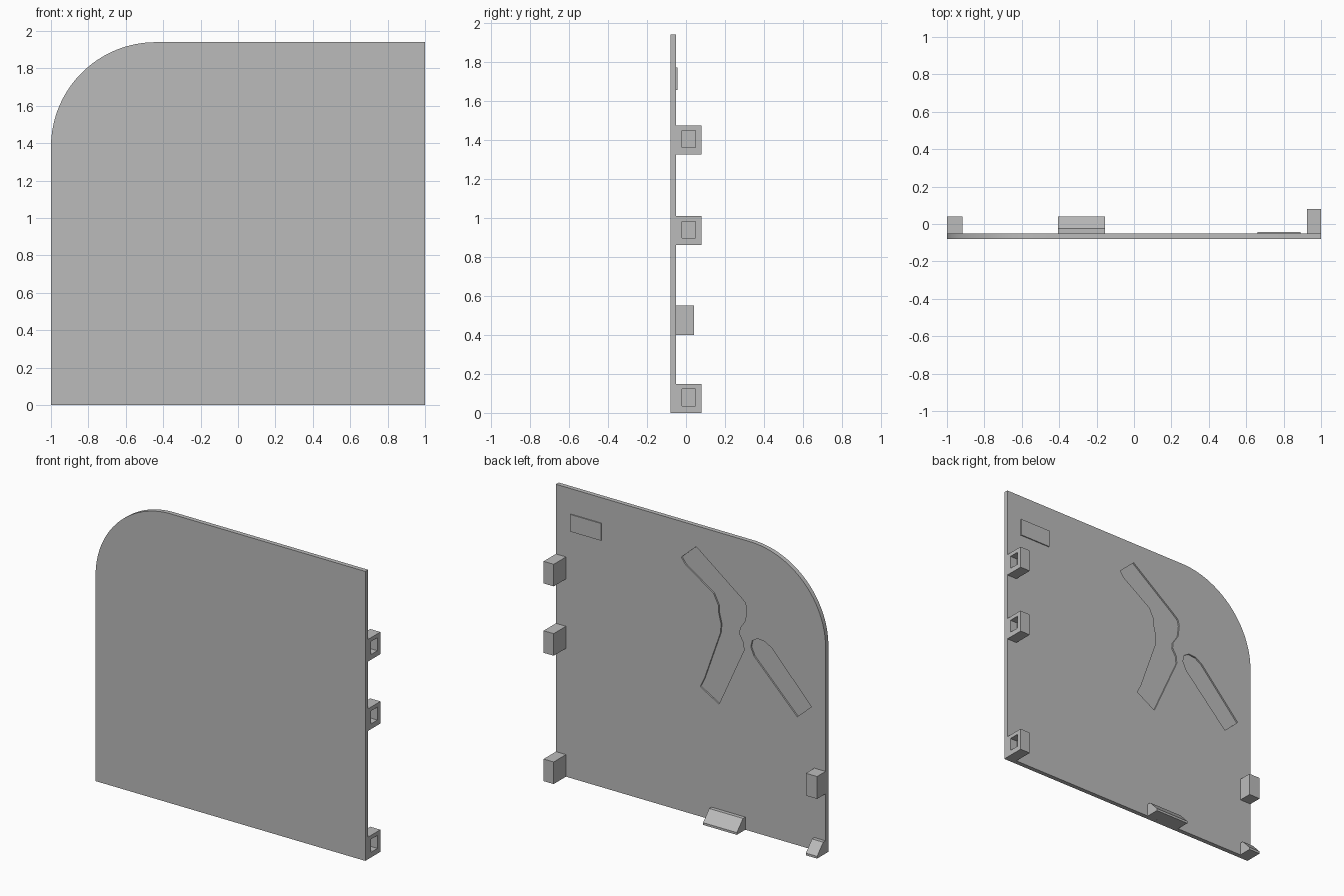
import bpy, bmesh, math
from mathutils import Vector

cube = bpy.data.objects.get("Cube")
if cube:
    bpy.data.objects.remove(cube, do_unlink=True)

BACK = -0.05    # rear face of the panel
FRONT = -0.08

grey = bpy.data.materials.new("plain grey")
grey.use_nodes = True
grey.diffuse_color = (0.5, 0.5, 0.5, 1)
grey.node_tree.nodes["Principled BSDF"].inputs["Base Color"].default_value = (0.5, 0.5, 0.5, 1)


def prism(name, profile, axis):
    """Extrude a closed outline of 3D points along a vector."""
    bm = bmesh.new()
    face = bm.faces.new([bm.verts.new(p) for p in profile])
    ext = bmesh.ops.extrude_face_region(bm, geom=[face], use_keep_orig=True)
    moved = [g for g in ext["geom"] if isinstance(g, bmesh.types.BMVert)]
    bmesh.ops.translate(bm, verts=moved, vec=Vector(axis))
    bmesh.ops.recalc_face_normals(bm, faces=bm.faces)
    mesh = bpy.data.meshes.new(name)
    bm.to_mesh(mesh)
    bm.free()
    obj = bpy.data.objects.new(name, mesh)
    bpy.context.collection.objects.link(obj)
    mesh.materials.append(grey)
    return obj


def box(name, x0, x1, y0, y1, z0, z1):
    return prism(name, [(x0, y0, z0), (x1, y0, z0), (x1, y0, z1), (x0, y0, z1)], (0, y1 - y0, 0))


def cut(target, cutter):
    """Subtract the cutter for good and remove it."""
    cutter.hide_render = True
    mod = target.modifiers.new("cut", 'BOOLEAN')
    mod.operation, mod.solver, mod.object = 'DIFFERENCE', 'EXACT', cutter
    bpy.ops.object.select_all(action='DESELECT')
    bpy.context.view_layer.objects.active = target
    target.select_set(True)
    bpy.ops.object.modifier_apply(modifier=mod.name)
    bpy.data.objects.remove(cutter, do_unlink=True)


# Panel with one rounded upper corner
R, TOP, SEG = 0.56, 1.94, 32
outline = [(-1, 0), (1, 0), (1, TOP)]
for i in range(SEG + 1):
    a = math.pi / 2 * (1 + i / SEG)
    outline.append((R - 1 + R * math.cos(a), TOP - R + R * math.sin(a)))
panel = prism("panel", [(x, FRONT, z) for x, z in outline], (0, BACK - FRONT, 0))

# Shallow recesses in the rear face: a bent arm and a round-ended bar
bent_arm = [(.07, 1.70), (-.04, 1.80), (-.37, 1.55), (-.405, 1.52), (-.415, 1.48), (-.405, 1.40),
            (-.365, 1.34), (-.36, 1.30), (-.39, 1.25), (-.395, 1.20), (-.21, .79), (-.07, .87),
            (-.10, .93), (-.22, 1.27), (-.225, 1.33), (-.205, 1.41), (-.205, 1.45), (-.17, 1.52),
            (.04, 1.66)]
round_bar = [(-.47, 1.18), (-.445, 1.235), (-.455, 1.28), (-.495, 1.305), (-.55, 1.30),
             (-.60, 1.27), (-.895, .955), (-.79, .86)]
for shape in (bent_arm, round_bar):
    cut(panel, prism("recess_cutter", [(x, BACK - 0.01, z) for x, z in shape], (0, 0.05, 0)))

bpy.ops.object.select_all(action='DESELECT')
bpy.context.view_layer.objects.active = panel
panel.select_set(True)
bpy.ops.object.shade_smooth_by_angle(angle=math.radians(20))

# Hinge lugs, each with a blind square socket on the outer side
for name, z in (("lower", 0.0), ("middle", 0.86), ("upper", 1.325)):
    lug = box(name + "_hinge_lug", 0.925, 1, BACK, 0.08, z, z + 0.148)
    cut(lug, box("socket_cutter", 0.945, 1.05, -0.02, 0.048, z + 0.035, z + 0.122))

# Side stop block and raised label plate
box("side_stop_block", -1, -0.917, BACK, 0.04, 0.4, 0.55)
box("label_plate", 0.66, 0.89, BACK, -0.043, 1.655, 1.77)

# Sloped catches along the bottom edge
catch = [(BACK, 0), (0.04, 0), (0.04, 0.015), (-0.025, 0.085), (BACK, 0.085)]
for name, x0, x1 in (("center_catch", -0.405, -0.155), ("corner_catch", -1, -0.917)):
    prism(name, [(x0, y, z) for y, z in catch], (x1 - x0, 0, 0))
